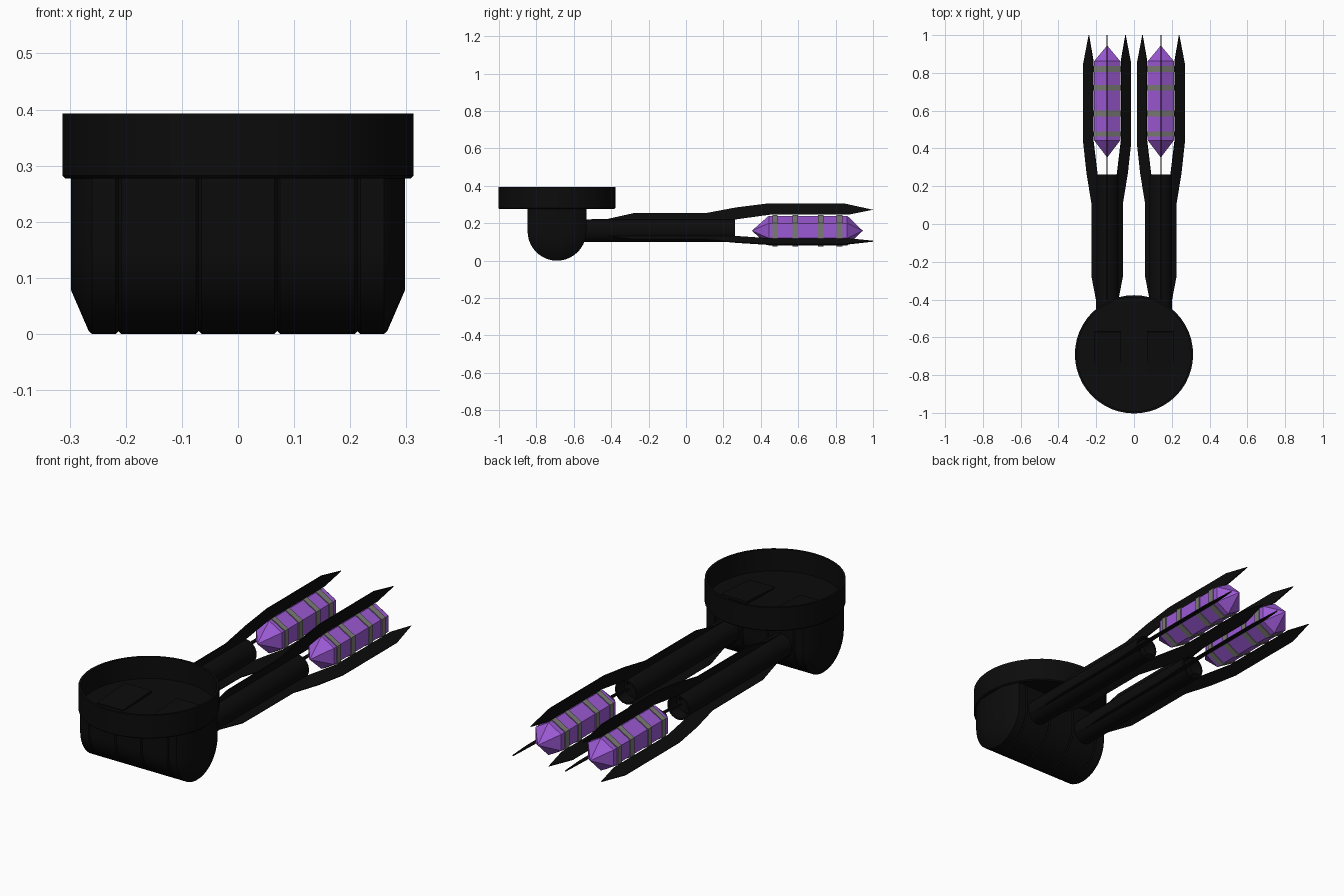
import bpy, bmesh, math
from mathutils import Matrix, Vector

cube = bpy.data.objects.get("Cube")
if cube:
    bpy.data.objects.remove(cube, do_unlink=True)


def material(name, rgb):
    m = bpy.data.materials.new(name)
    m.use_nodes = True
    m.diffuse_color = (*rgb, 1)
    m.node_tree.nodes["Principled BSDF"].inputs["Base Color"].default_value = (*rgb, 1)
    return m


BLACK = material("matte black", (0.0035, 0.0035, 0.0035))
PURPLE = material("crystal purple", (0.33, 0.1, 0.66))
GREY = material("band grey", (0.2, 0.2, 0.18))

CUP_Y = -0.69      # centre of cup and drum
ARM_X, ARM_Z = 0.142, 0.16


def finish(bm, name, mat, smooth=False):
    bmesh.ops.recalc_face_normals(bm, faces=bm.faces)
    me = bpy.data.meshes.new(name)
    bm.to_mesh(me)
    bm.free()
    me.materials.append(mat)
    ob = bpy.data.objects.new(name, me)
    bpy.context.collection.objects.link(ob)
    if smooth:
        bpy.ops.object.select_all(action='DESELECT')
        ob.select_set(True)
        bpy.context.view_layer.objects.active = ob
        bpy.ops.object.shade_smooth_by_angle(angle=math.radians(35))
    return ob


def loft(name, rings, mat, closed=False, smooth=False):
    """Bridge equal rings of points; cap the ends, or join last to first."""
    bm = bmesh.new()
    rows = [[bm.verts.new(p) for p in r] for r in rings]
    pairs = list(zip(rows, rows[1:]))
    if closed:
        pairs.append((rows[-1], rows[0]))
    for a, b in pairs:
        for i in range(len(a)):
            j = (i + 1) % len(a)
            bm.faces.new((a[i], a[j], b[j], b[i]))
    if not closed:
        bm.faces.new(rows[0])
        bm.faces.new(rows[-1])
    bmesh.ops.remove_doubles(bm, verts=bm.verts, dist=0.00001)
    return finish(bm, name, mat, smooth)


def circle(n, r, centre, axis, phase=0.0):
    pts = []
    for i in range(n):
        a = phase + math.tau * i / n
        u, v = r * math.cos(a), r * math.sin(a)
        pts.append(Vector(centre) + Vector((u, v, 0) if axis == 'z' else (u, 0, v)))
    return pts


def box(name, size, centre, mat, tilt=0.0):
    bm = bmesh.new()
    m = (Matrix.Translation(centre) @ Matrix.Rotation(tilt, 4, 'X')
         @ Matrix.Diagonal((*size, 1)))
    bmesh.ops.create_cube(bm, size=1, matrix=m)
    return finish(bm, name, mat)


# Open round cup on top, with its floor
rim = [(0.0005, 0.277), (0.308, 0.277), (0.313, 0.282), (0.313, 0.393),
       (0.302, 0.393), (0.302, 0.287), (0.0005, 0.287)]
loft("cup", [circle(48, r, (0, CUP_Y, z), 'z') for r, z in rim], BLACK, smooth=True)

# Raised hatch panels on the cup floor
for s in (-1, 1):
    box("floor_panel", (0.14, 0.22, 0.012), (s * 0.14, CUP_Y + 0.01, 0.292), BLACK, 0.06)


# Drum under the cup: U-shaped section, bevelled ends, narrow grooves
def drum_section(x, r):
    pts = [(x, CUP_Y + r, 0.28), (x, CUP_Y - r, 0.28)]
    for i in range(21):
        a = math.pi + math.pi * i / 20
        pts.append((x, CUP_Y + r * math.cos(a), 0.157 + r * math.sin(a)))
    return pts


stations = [(-0.298, 0.078), (-0.266, 0.152), (-0.26, 0.157)]
for x in (-0.213, -0.07, 0.07, 0.213):
    stations += [(x - 0.005, 0.157), (x, 0.152), (x + 0.005, 0.157)]
stations += [(0.26, 0.157), (0.266, 0.152), (0.298, 0.078)]
loft("drum", [drum_section(x, r) for x, r in stations], BLACK, smooth=True)

# Fin outline as (y, distance from the arm axis)
FIN = [(-0.58, 0.03), (-0.58, 0.06), (-0.42, 0.063), (-0.28, 0.094), (0.11, 0.095),
       (0.27, 0.125), (0.43, 0.145), (0.85, 0.145), (1.0, 0.112),
       (0.87, 0.086), (0.45, 0.086), (0.262, 0.06), (0.25, 0.03)]
BANDS = [(0.462, 0.489), (0.57, 0.6), (0.707, 0.736), (0.805, 0.836)]

for side, s in (("left", 1), ("right", -1)):
    cx = s * ARM_X

    # Arm tube, hollow at the far end
    tube = [(-0.6, 0.06), (0.262, 0.06), (0.262, 0.052), (0.2, 0.052)]
    loft(side + "_arm_tube", [circle(20, r, (cx, y, ARM_Z), 'y') for y, r in tube],
         BLACK, smooth=True)

    # Three thin blade prongs around the arm
    for k in range(3):
        turn = (Matrix.Translation((cx, 0, ARM_Z))
                @ Matrix.Rotation(math.tau * k / 3, 4, 'Y'))
        plates = [[turn @ Vector((t, y, r)) for y, r in FIN] for t in (-0.003, 0.003)]
        loft(side + "_prong", plates, BLACK)

    # Hexagonal crystal pointed at both ends
    gem = [(0.352, 0.0002), (0.443, 0.08), (0.862, 0.08), (0.945, 0.0002)]
    loft(side + "_crystal",
         [circle(6, r, (cx, y, ARM_Z), 'y', math.pi / 6) for y, r in gem], PURPLE)

    # Raised bands around the crystal
    for y0, y1 in BANDS:
        ring = [(y0, 0.078), (y0, 0.085), (y1, 0.085), (y1, 0.078)]
        loft(side + "_crystal_band",
             [circle(6, r, (cx, y, ARM_Z), 'y', math.pi / 6) for y, r in ring],
             GREY, closed=True)
